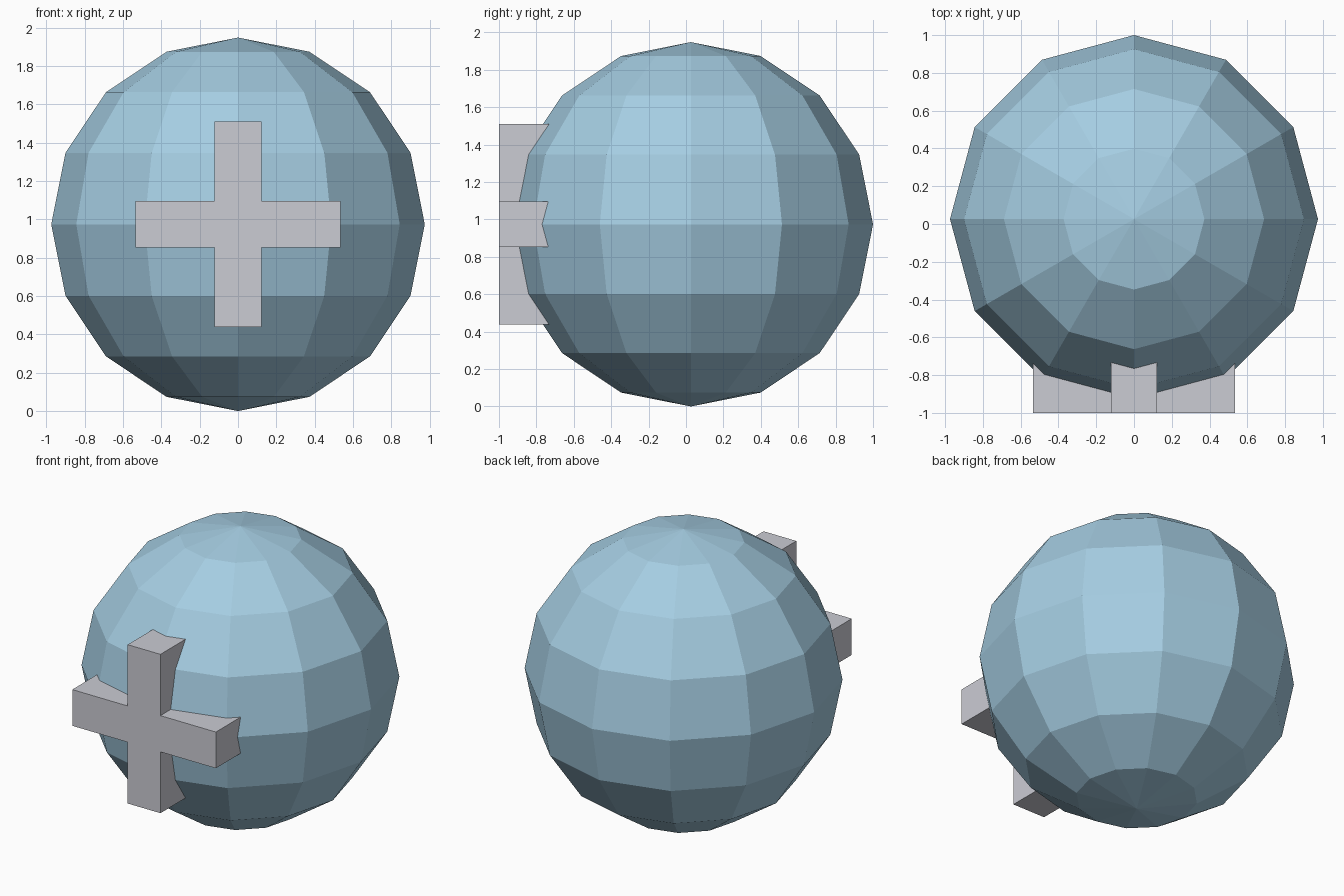
import bpy, bmesh

if "Cube" in bpy.data.objects:
    bpy.data.objects.remove(bpy.data.objects["Cube"])

def material(name, rgb):
    lin = [(c / 255 / 12.92) if c / 255 <= 0.04045 else ((c / 255 + 0.055) / 1.055) ** 2.4 for c in rgb]
    m = bpy.data.materials.new(name)
    m.diffuse_color = (*lin, 1)
    m.use_nodes = True
    m.node_tree.nodes["Principled BSDF"].inputs["Base Color"].default_value = m.diffuse_color
    return m

def add_object(name, bm, mat):
    bmesh.ops.recalc_face_normals(bm, faces=bm.faces)
    me = bpy.data.meshes.new(name)
    bm.to_mesh(me)
    bm.free()
    me.materials.append(mat)
    ob = bpy.data.objects.new(name, me)
    bpy.context.collection.objects.link(ob)
    return ob

R = 0.974                 # ball radius
CY, CZ = 1 - R, R         # ball centre

# low-poly ball: 12 sides, 8 rings, flat faces
bm = bmesh.new()
bmesh.ops.create_uvsphere(bm, u_segments=12, v_segments=8, radius=R)
bmesh.ops.translate(bm, verts=bm.verts, vec=(0, CY, CZ))
add_object("ball", bm, material("light blue", (165, 205, 226)))

# plus-shaped plate standing out of the front of the ball
L, W = 0.535, 0.122       # arm half length, half width
quarter = [(W, L), (W, W), (L, W)]
outline = []
for _ in range(4):
    outline += quarter
    quarter = [(z, -x) for x, z in quarter]
bm = bmesh.new()
face = bm.faces.new([bm.verts.new((x, -1, CZ + z)) for x, z in outline])
ext = bmesh.ops.extrude_face_region(bm, geom=[face], use_keep_orig=True)
back = [v for v in ext["geom"] if isinstance(v, bmesh.types.BMVert)]
bmesh.ops.translate(bm, verts=back, vec=(0, 0.3, 0))
add_object("front_cross", bm, material("light grey", (203, 204, 212)))
